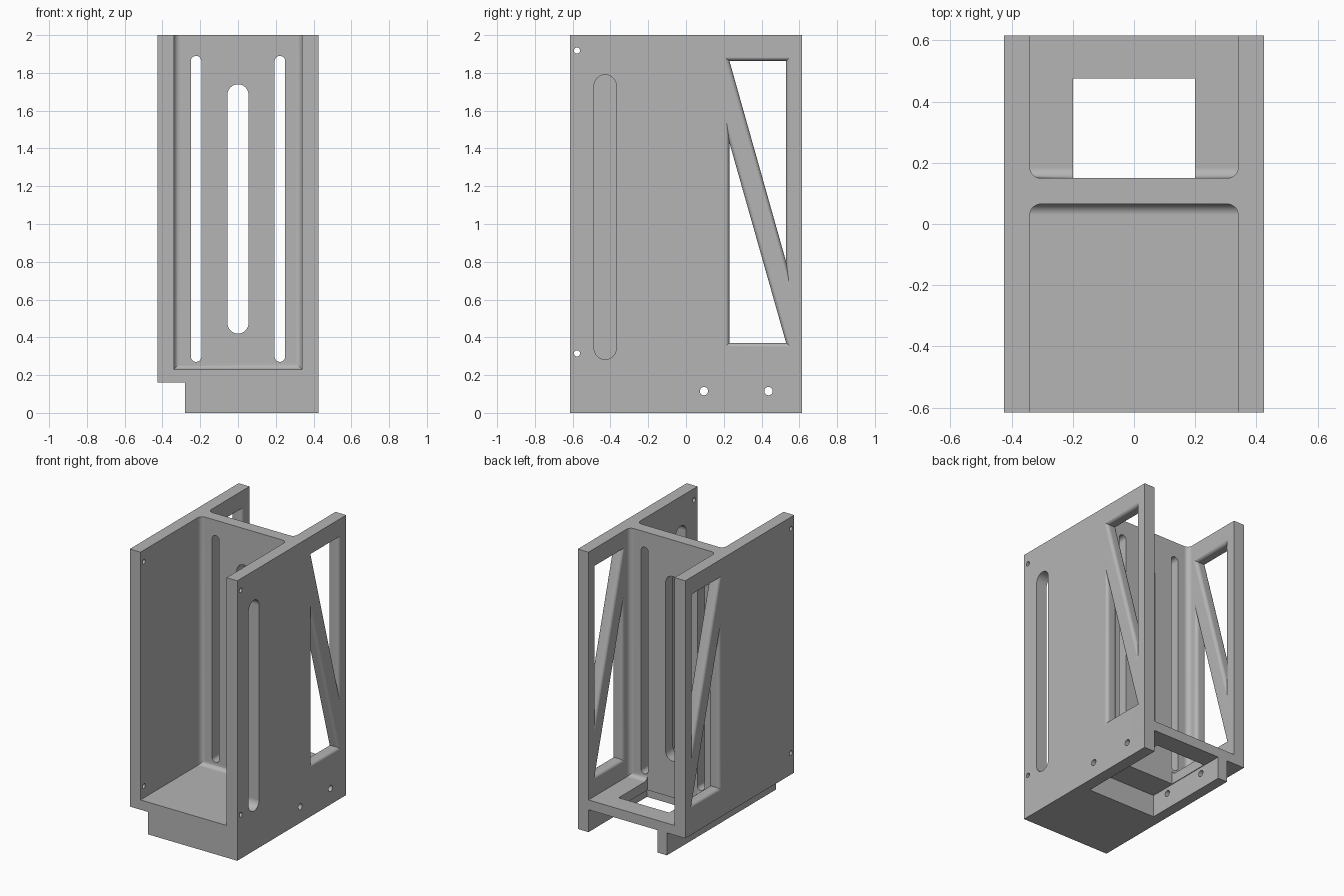
import bpy, bmesh, math
from mathutils import Vector

cube = bpy.data.objects.get("Cube")
if cube:
    bpy.data.objects.remove(cube, do_unlink=True)

HALF_W, HALF_D, TOP = 0.425, 0.615, 2.0
INNER = 0.34            # inner face of the side walls
FLOOR = 0.23            # top of the floor
LEDGE = 0.16            # underside of the floor
WEB_FRONT, WEB_BACK = 0.065, 0.15
FILLET, ROUND = 0.035, 0.025


def to_object(name, bm):
    bmesh.ops.recalc_face_normals(bm, faces=bm.faces)
    mesh = bpy.data.meshes.new(name)
    bm.to_mesh(mesh)
    bm.free()
    obj = bpy.data.objects.new(name, mesh)
    bpy.context.collection.objects.link(obj)
    return obj


def loft(name, sections, axis):
    """Skin matching outlines; each section is (position along axis, outline)."""
    bm = bmesh.new()
    rings = []
    for pos, outline in sections:
        rings.append([bm.verts.new((pos, a, b) if axis == "x" else (a, pos, b))
                      for a, b in outline])
    for r0, r1 in zip(rings, rings[1:]):
        for i in range(len(r0)):
            j = (i + 1) % len(r0)
            bm.faces.new((r0[i], r0[j], r1[j], r1[i]))
    bm.faces.new(rings[0])
    bm.faces.new(rings[-1])
    return to_object(name, bm)


def prism(name, outline, axis, lo, hi):
    return loft(name, [(lo, outline), (hi, outline)], axis)


def box(name, x, y, z, fillet_y=None):
    """Box from ranges; optionally round the edges around its face at fillet_y."""
    bm = bmesh.new()
    bmesh.ops.create_cube(bm, size=1)
    for v in bm.verts:
        v.co = [r[0] if c < 0 else r[1] for c, r in zip(v.co, (x, y, z))]
    if fillet_y is not None:
        edges = [e for e in bm.edges
                 if all(abs(v.co.y - fillet_y) < 1e-4 for v in e.verts)
                 and min(v.co.z for v in e.verts) < z[1] - 0.01]
        bmesh.ops.bevel(bm, geom=edges, offset=FILLET, segments=8,
                        profile=0.5, affect="EDGES")
    return to_object(name, bm)


def stadium(a, lo, hi, r, n=12):
    """Upright slot outline; lo == hi - 2r gives a circle."""
    pts = []
    for centre, start in ((hi - r, 0), (lo + r, math.pi)):
        for i in range(n + 1):
            t = start + math.pi * i / n
            pts.append((a + r * math.cos(t), centre + r * math.sin(t)))
    if hi - lo < 2 * r + 1e-6:
        pts = pts[:n] + pts[n + 1:-1]
    return pts


def grow(outline, d):
    """Offset a counter-clockwise convex outline outwards."""
    pts = [Vector(p) for p in outline]
    out = []
    for i, p in enumerate(pts):
        e0 = (p - pts[i - 1]).normalized()
        e1 = (pts[(i + 1) % len(pts)] - p).normalized()
        n0, n1 = Vector((e0.y, -e0.x)), Vector((e1.y, -e1.x))
        out.append(tuple(p + (n0 + n1) * (d / (1 + n0.dot(n1)))))
    return out


def rounded_opening(name, outline, lo, hi, n=6):
    """Cutter whose opening has rounded edges on both faces of a wall."""
    steps = [(ROUND * (1 - math.cos(t)), ROUND * (1 - math.sin(t)))
             for t in (math.pi / 2 * i / n for i in range(n + 1))]
    sections = [(lo - 0.02, grow(outline, ROUND))]
    sections += [(lo + s, grow(outline, d)) for s, d in steps]
    sections += [(hi - s, grow(outline, d)) for s, d in reversed(steps)]
    sections.append((hi + 0.02, grow(outline, ROUND)))
    return loft(name, sections, "x")


# Solid body with a step along the lower right edge
frame = prism("frame", [(-0.28, 0), (HALF_W, 0), (HALF_W, TOP), (-HALF_W, TOP),
                        (-HALF_W, LEDGE), (-0.28, LEDGE)], "y", -HALF_D, HALF_D)

# Front and rear bays, underside recess and floor window
span = (-INNER, INNER)
cutters = [
    box("front_bay", span, (-0.8, WEB_FRONT), (FLOOR, 2.2), WEB_FRONT),
    box("rear_bay", span, (WEB_BACK, 0.8), (FLOOR, 2.2), WEB_BACK),
    box("underside_recess", (-0.205, INNER), (-0.045, 0.8), (-0.1, LEDGE)),
    box("floor_window", (-0.2, 0.2), (WEB_BACK, 0.475), (0.1, 0.3)),
]

# Upright slots in the web and in the left wall
for x, lo, hi, r in ((-0.222, 0.27, 1.89, 0.028), (0.222, 0.27, 1.89, 0.028),
                     (0, 0.42, 1.74, 0.056)):
    cutters.append(prism("web_slot", stadium(x, lo, hi, r), "y", 0.0, 0.22))
cutters.append(prism("wall_slot", stadium(-0.428, 0.283, 1.79, 0.059), "x", 0.3, 0.5))

# Screw holes across both sides
for y, z, r in ((-0.577, 1.918, 0.016), (-0.577, 0.315, 0.016),
                (0.095, 0.115, 0.022), (0.437, 0.115, 0.022)):
    cutters.append(prism("screw_hole", stadium(y, z - r, z + r, r), "x", -0.6, 0.6))

# Triangular openings that leave a diagonal brace in each wall
upper = [(0.23, 1.863), (0.53, 0.80), (0.53, 1.863)]
lower = [(0.23, 0.37), (0.53, 0.37), (0.23, 1.43)]
for lo, hi in ((-HALF_W, -INNER), (INNER, HALF_W)):
    for tri in (upper, lower):
        cutters.append(rounded_opening("brace_opening", tri, lo, hi))

# Cut everything out of the body
bpy.context.view_layer.objects.active = frame
for cutter in cutters:
    cutter.hide_render = True
    mod = frame.modifiers.new("cut", "BOOLEAN")
    mod.operation, mod.solver, mod.object = "DIFFERENCE", "EXACT", cutter
    bpy.ops.object.modifier_apply(modifier=mod.name)
    bpy.data.objects.remove(cutter, do_unlink=True)

# Material and shading
grey = bpy.data.materials.new("plain grey")
grey.use_nodes = True
colour = (0.46, 0.46, 0.46, 1)
grey.diffuse_color = colour
grey.node_tree.nodes["Principled BSDF"].inputs["Base Color"].default_value = colour
frame.data.materials.clear()
frame.data.materials.append(grey)

bpy.ops.object.select_all(action="DESELECT")
frame.select_set(True)
bpy.ops.object.shade_smooth_by_angle(angle=math.radians(30))
weighted = frame.modifiers.new("weighted_normals", "WEIGHTED_NORMAL")
weighted.keep_sharp = True
